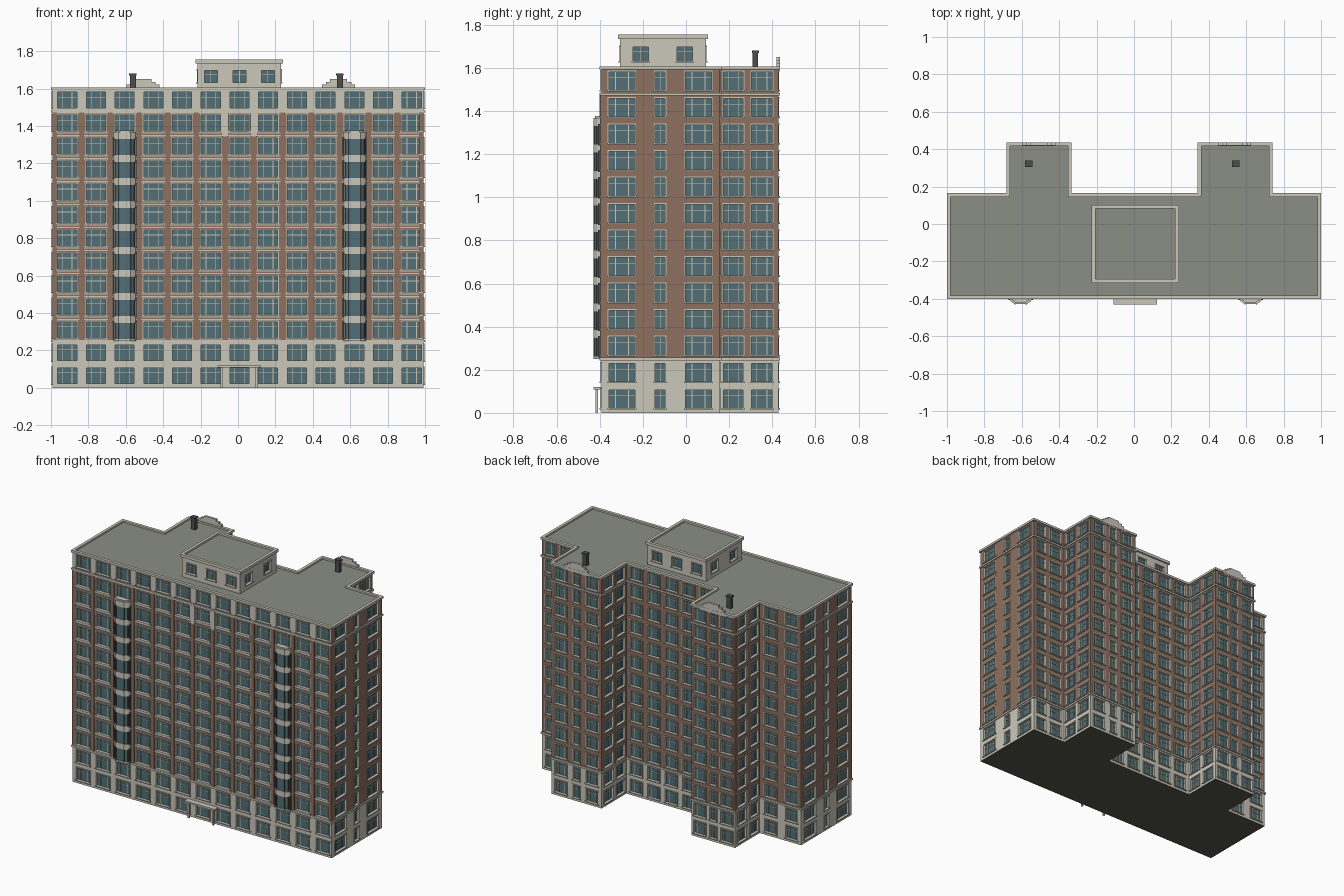
import bpy, bmesh
from mathutils import Vector

if "Cube" in bpy.data.objects:
    bpy.data.objects.remove(bpy.data.objects["Cube"])

COL = {"stone": (.60, .58, .50), "brick": (.27, .16, .115), "glass": (.085, .16, .18),
       "roof": (.26, .27, .24), "dark": (.07, .075, .07), "base": (.09, .09, .07)}
MATS = list(COL)
for k, c in COL.items():
    bpy.data.materials.new(k).diffuse_color = (*c, 1)
parts = {}


def part(name):
    return parts.setdefault(name, bmesh.new())


class Face:
    """Local frame of a wall: u along it, d outward, z up."""
    def __init__(self, a, b):
        self.a, self.b = Vector((*a, 0)), Vector((*b, 0))
        self.t = (self.b - self.a).normalized()
        self.n = Vector((self.t.y, -self.t.x, 0))
        self.len = (self.b - self.a).length

    def at(self, u, d, z):
        return self.a + self.t * u + self.n * d + Vector((0, 0, z))


WORLD = Face((0, 0), (1, 0))     # u = x, d = -y


def poly(name, pts, mat):
    bm = part(name)
    f = bm.faces.new([bm.verts.new(p) for p in pts])
    f.material_index = MATS.index(mat)


def prism(name, pts, z0, z1, mat):
    lo = [Vector((p[0], p[1], z0)) for p in pts]
    hi = [Vector((p[0], p[1], z1)) for p in pts]
    bm = part(name)
    a, b = [bm.verts.new(p) for p in lo], [bm.verts.new(p) for p in hi]
    fs = [bm.faces.new(a[::-1]), bm.faces.new(b)]
    for i in range(len(a)):
        j = (i + 1) % len(a)
        fs.append(bm.faces.new((a[i], a[j], b[j], b[i])))
    for f in fs:
        f.material_index = MATS.index(mat)


def box(name, fr, u0, u1, d0, d1, z0, z1, mat):
    prism(name, [fr.at(u, d, 0) for u, d in ((u0, d1), (u1, d1), (u1, d0), (u0, d0))], z0, z1, mat)


def window(fr, u0, u1, z0, z1):
    # reveal, glass, surround and glazing bars
    dp, w = -.012, .006
    c = [(u0, z0), (u1, z0), (u1, z1), (u0, z1)]
    poly("window_glass", [fr.at(u, dp, z) for u, z in c], "glass")
    for (ua, za), (ub, zb) in zip(c, c[1:] + c[:1]):
        poly("window_reveals", [fr.at(ua, 0, za), fr.at(ub, 0, zb), fr.at(ub, dp, zb), fr.at(ua, dp, za)], "stone")
    for a, b in ((u0 - w, u0), (u1, u1 + w)):
        box("window_surrounds", fr, a, b, -.004, .004, z0, z1, "stone")
    box("window_surrounds", fr, u0 - w, u1 + w, -.004, .005, z1, z1 + w, "stone")
    box("window_surrounds", fr, u0 - w - .002, u1 + w + .002, -.004, .008, z0 - w, z0, "stone")
    n = 4 if u1 - u0 > .08 else 2
    for i in (range(1, n, 2) if n == 4 else (1,)):
        u = u0 + (u1 - u0) * i / n
        box("glazing_bars", fr, u - .0015, u + .0015, dp - .001, dp + .004, z0, z1, "stone")
    z = z0 + (z1 - z0) * .68
    box("glazing_bars", fr, u0, u1, dp - .001, dp + .003, z - .0015, z + .0015, "stone")


def wall(name, fr, cols, rows, cuts, mat_at):
    """Wall panel grid with recessed windows; cols, rows are (low, high) pairs."""
    us = sorted({0, fr.len, *[v for c in cols for v in c]})
    zs = sorted({*cuts, *[v for r in rows for v in r]})
    for u0, u1 in zip(us, us[1:]):
        for z0, z1 in zip(zs, zs[1:]):
            if (u0, u1) in cols and (z0, z1) in rows:
                window(fr, u0, u1, z0, z1)
            else:
                poly(name, [fr.at(u0, 0, z0), fr.at(u1, 0, z0), fr.at(u1, 0, z1), fr.at(u0, 0, z1)],
                     mat_at((z0 + z1) / 2))


def columns(fr, spec):
    """World centre + width along the wall's axis -> local u pairs."""
    axis = 0 if abs(fr.t.x) > .5 else 1
    out = [(abs(c - fr.a[axis]) - w / 2, abs(c - fr.a[axis]) + w / 2) for c, w in spec]
    return sorted(out)


FLOOR, W, F, S, B, R = .1229, .993, -.393, .157, .428, 1.6
LEVELS = [.065 + FLOOR * k for k in range(13)]
ROWS = [(z - .043, z + .042) for z in LEVELS]
FRONT = [(.008 + .1535 * i, .102) for i in range(-6, 7)]
SIDE = [(-.297, .12), (-.12, .046), (.058, .12)]
WING = [(.22, .09), (.352, .095)]
plan = [(-W, F), (W, F), (W, S), (.733, S), (.733, B), (.348, B), (.348, S), (-.342, S),
        (-.342, B), (-.675, B), (-.675, S), (-W, S)]


def wing_back(a, b):
    m, h = (a + b) / 2, (b - a) / 2
    return [(m - h * .62, .09), (m, .05), (m + h * .62, .09)]


specs = [FRONT, SIDE, [(.93, .07), (.81, .09)], WING, wing_back(.348, .733), WING,
         [(.003 + .134 * i, .09) for i in range(-2, 3)], WING, wing_back(-.675, -.342), WING,
         [(-.92, .09), (-.76, .09)], SIDE]
for i, spec in enumerate(specs):
    fr = Face(plan[i], plan[(i + 1) % 12])
    top = 1.478 if i == 0 else 9
    wall("walls", fr, columns(fr, spec), ROWS, (0, .25, 1.478, R),
         lambda z: "brick" if .25 < z < top else "stone")
    # string courses and roof coping
    for z0, z1, d in ((.244, .256, .007), (1.472, 1.484, .007), (R - .008, R + .007, .008)):
        box("string_courses", fr, -d, fr.len + d, -.012, d, z0, z1, "stone")
poly("roof", [(x, y, R - .004) for x, y in plan], "roof")
poly("underside", [(x, y, 0) for x, y in plan[::-1]], "base")

# front brick piers and thin floor bands
front = Face(plan[0], plan[1])
for i in range(-7, 7):
    x = min(max(.008 + .1535 * (i + .5), -W + .012), W - .012)
    box("front_piers", WORLD, x - .012, x + .012, -F - .002, -F + .006, .256, 1.472, "brick")
for z in LEVELS[2:12]:
    for dz in (-.054, .054):
        box("front_floor_bands", WORLD, -W, W, -F - .002, -F + .0045, z + dz - .003, z + dz + .003, "stone")
for x in (-.069, .085):
    box("centre_pilasters", WORLD, x - .018, x + .018, -F - .002, -F + .009, 1.345, 1.475, "stone")


# bay window stacks
def bay_plan(cx, k):
    return [(cx + x * k, F + .003 - y * k) for x, y in
            ((-.063, 0), (-.055, .022), (-.032, .039), (.032, .039), (.055, .022), (.063, 0))]


for cx in (-.606, .624):
    prism("bay_sills", bay_plan(cx, 1), .25, .262, "stone")
    for z in LEVELS[2:11]:
        prism("bay_glass", bay_plan(cx, .92), z - .05, z + .04, "glass")
        prism("bay_spandrels", bay_plan(cx, 1), z + .036, z + .074, "stone")
        for s in (-1, 1):
            for dx, d in ((.03, .038), (.052, .022)):
                x = cx + s * dx
                box("bay_mullions", WORLD, x - .003, x + .003, -F, -F + d - .001, z - .05, z + .037, "dark")
            x = cx + s * .062
            box("bay_side_posts", WORLD, x - .004, x + .004, -F, -F + .014, z - .055, z + .045, "dark")
    prism("bay_caps", bay_plan(cx, .8), LEVELS[10] + .07, LEVELS[10] + .083, "stone")

# entrance canopy
box("entrance_canopy", WORLD, -.11, .122, -F - .002, .43, .108, .12, "stone")
for x in (-.088, .1):
    box("entrance_posts", WORLD, x - .006, x + .006, .408, .42, 0, .11, "stone")

# penthouse with raised rim
pp = [(-.216, -.305), (.23, -.305), (.23, .092), (-.216, .092)]
for i in range(4):
    fr = Face(pp[i], pp[(i + 1) % 4])
    spec = [(-.145, .07), (.008, .07), (.16, .07)] if i % 2 == 0 else [(-.21, .07), (-.006, .07)]
    wall("penthouse_walls", fr, columns(fr, spec), [(1.632, 1.698)], (R - .006, 1.745), lambda z: "stone")
    box("penthouse_coping", fr, -.01, fr.len + .01, -.01, .01, 1.735, 1.755, "stone")
poly("penthouse_roof", [(x, y, 1.742) for x, y in pp], "roof")

# chimneys and stepped gables on the rear wings
for cx, gx in ((-.562, -.508), (.545, .538)):
    box("chimneys", WORLD, cx - .016, cx + .016, -.335, -.309, R - .005, 1.672, "dark")
    box("chimney_caps", WORLD, cx - .02, cx + .02, -.339, -.305, 1.67, 1.681, "dark")
    for h, z in ((.088, 1.623), (.068, 1.636), (.045, 1.65)):
        box("stepped_gables", WORLD, gx - h, gx + h, -B - .007, -B + .008, R - .005, z, "stone")
    # raised panel crowning each wing
    box("wing_crown_panels", WORLD, gx - .1, gx + .1, -B - .006, -B + .002, 1.585, 1.6, "stone")

OPEN = {"walls", "penthouse_walls", "window_glass", "window_reveals", "roof", "underside", "penthouse_roof"}
for name, bm in parts.items():
    if name not in OPEN:
        bmesh.ops.recalc_face_normals(bm, faces=bm.faces)
    me = bpy.data.meshes.new(name)
    for m in MATS:
        me.materials.append(bpy.data.materials[m])
    bm.to_mesh(me)
    bm.free()
    bpy.context.collection.objects.link(bpy.data.objects.new(name, me))

for m in bpy.data.materials:
    if m.users and not m.is_grease_pencil:
        m.use_nodes = True
        m.node_tree.nodes["Principled BSDF"].inputs["Base Color"].default_value = m.diffuse_color
